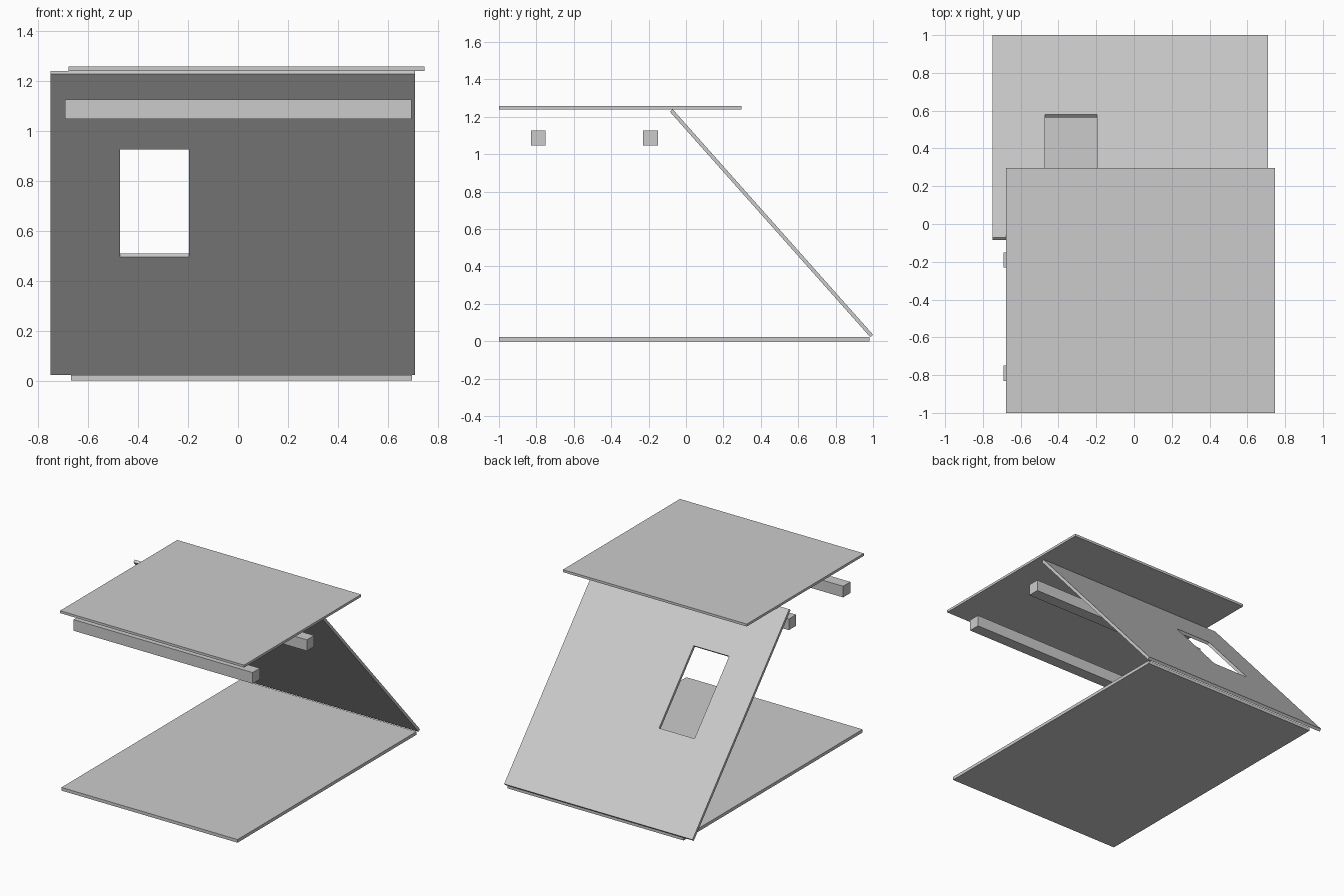
import bpy
from mathutils import Vector

if "Cube" in bpy.data.objects:
    bpy.data.objects.remove(bpy.data.objects["Cube"])


def make_mesh(name, verts, faces):
    mesh = bpy.data.meshes.new(name)
    mesh.from_pydata(verts, [], faces)
    mesh.update()
    obj = bpy.data.objects.new(name, mesh)
    bpy.context.collection.objects.link(obj)
    return obj


def box(name, x, y, z):
    verts = [(a, b, c) for c in z for a, b in
             ((x[0], y[0]), (x[1], y[0]), (x[1], y[1]), (x[0], y[1]))]
    sides = [(i, (i + 1) % 4, (i + 1) % 4 + 4, i + 4) for i in range(4)]
    return make_mesh(name, verts, [(3, 2, 1, 0), (4, 5, 6, 7)] + sides)


# Floor and roof boards
box("floor_board", (-0.668, 0.697), (-1.0, 0.98), (0.0, 0.022))
box("roof_board", (-0.678, 0.747), (-1.0, 0.296), (1.24, 1.257))

# Two crossbeams under the roof
for label, y in (("front", -0.83), ("rear", -0.23)):
    box(label + "_crossbeam", (-0.692, 0.695), (y, y + 0.08), (1.048, 1.126))

# Sloping back panel with a rectangular window, laid out along its inner face
foot = Vector((0, 0.985, 0.022))
head = Vector((0, -0.086, 1.227))
slope = head - foot
thickness = Vector((0, slope.z, -slope.y)).normalized() * 0.02


def ring(x0, x1, z0, z1, offset):
    points = []
    for x, z in ((x0, z0), (x1, z0), (x1, z1), (x0, z1)):
        p = foot + slope * ((z - foot.z) / slope.z) + offset
        points.append((x, p.y, p.z))
    return points


outline = (-0.75, 0.709, foot.z, head.z)
window = (-0.472, -0.197, 0.495, 0.926)
verts = []
for offset in (Vector(), thickness):
    verts += ring(*outline, offset) + ring(*window, offset)
faces = []
for i in range(4):
    j = (i + 1) % 4
    faces += [(i, j, j + 4, i + 4), (i + 8, i + 12, j + 12, j + 8),
              (i, i + 8, j + 8, j), (i + 4, j + 4, j + 12, i + 12)]
make_mesh("sloping_window_panel", verts, faces)
